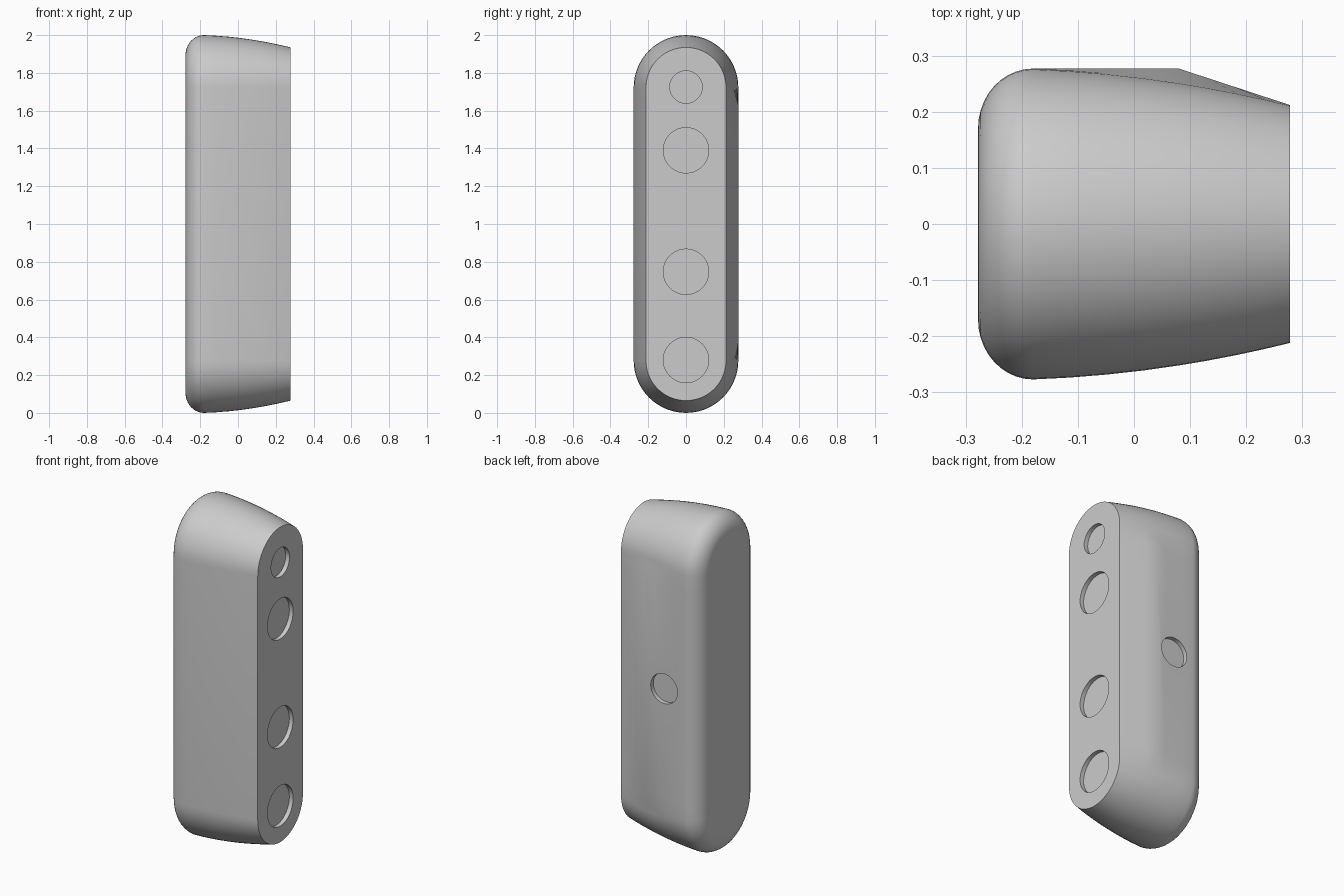
import bpy, bmesh, math
from mathutils import Matrix

cube = bpy.data.objects.get("Cube")
if cube:
    bpy.data.objects.remove(cube)

grey = bpy.data.materials.new("light grey")
grey.use_nodes = True
colour = (0.6, 0.6, 0.6, 1)
grey.diffuse_color = colour
grey.node_tree.nodes["Principled BSDF"].inputs["Base Color"].default_value = colour

HALF = 0.278       # half depth and half width
LOW, HIGH = 0.277, 1.723   # centres of the rounded ends
SHOULDER, CREASE = -0.18, 0.08
WIDE, NARROW = 0.277, 0.212
ARC = 28


def radius(x):
    """Gently curved taper toward the open side."""
    t = (x - SHOULDER) / (HALF - SHOULDER)
    return WIDE - (WIDE - NARROW) * (0.25 * t + 0.75 * t * t)


def back_depth(x):
    """Flat back followed by a straight bevel."""
    t = max(0, (x - CREASE) / (HALF - CREASE))
    return WIDE - (WIDE - NARROW) * t


# Stations along x: rounded edge, then taper
stations = []
for i in range(11):
    a = math.pi / 2 * i / 10
    r = 0.17 + (WIDE - 0.17) * math.sin(a)
    stations.append((SHOULDER - (HALF + SHOULDER) * math.cos(a), r, r))
for x in (-0.115, -0.05, 0.015, CREASE, 0.13, 0.18, 0.23, HALF):
    stations.append((x, radius(x), back_depth(x)))

# Body: loft of capsule-shaped sections
bm = bmesh.new()
rings = []
for x, r, back in stations:
    section = []
    for i in range(ARC + 1):
        a = math.pi * i / ARC
        section.append((r * math.cos(a), HIGH + r * math.sin(a)))
    for i in range(ARC + 1):
        a = math.pi * (1 + i / ARC)
        section.append((r * math.cos(a), LOW + r * math.sin(a)))
    section += [(back, 0.37), (back, 1.63)]
    rings.append([bm.verts.new((x, y, z)) for y, z in section])
for a, b in zip(rings, rings[1:]):
    for i in range(len(a)):
        j = (i + 1) % len(a)
        bm.faces.new((a[i], a[j], b[j], b[i]))
bm.faces.new(rings[0])
bm.faces.new(rings[-1])
bmesh.ops.recalc_face_normals(bm, faces=bm.faces)
mesh = bpy.data.meshes.new("body")
bm.to_mesh(mesh)
bm.free()
mesh.materials.append(grey)
body = bpy.data.objects.new("body", mesh)
bpy.context.collection.objects.link(body)
bpy.context.view_layer.objects.active = body
body.select_set(True)


def cut_recess(name, centre, r, axis, depth=0.025):
    """Sink a shallow round recess into the body."""
    bm = bmesh.new()
    turn = Matrix.Rotation(math.pi / 2, 4, "Y" if axis == "x" else "X")
    bmesh.ops.create_cone(bm, cap_ends=True, segments=48, radius1=r, radius2=r,
                          depth=depth * 2, matrix=Matrix.Translation(centre) @ turn)
    cutter_mesh = bpy.data.meshes.new(name)
    bm.to_mesh(cutter_mesh)
    bm.free()
    cutter_mesh.materials.append(grey)
    cutter = bpy.data.objects.new(name, cutter_mesh)
    bpy.context.collection.objects.link(cutter)
    cutter.hide_render = True
    mod = body.modifiers.new(name, "BOOLEAN")
    mod.operation, mod.solver, mod.object = "DIFFERENCE", "EXACT", cutter
    bpy.ops.object.modifier_apply(modifier=name)
    bpy.data.objects.remove(cutter)


# Four recesses on the flat side, one on the back
for z, r in ((0.28, 0.12), (0.747, 0.12), (1.39, 0.12), (1.725, 0.086)):
    cut_recess("side_recess", (HALF, 0, z), r, "x")
cut_recess("back_recess", (-0.05, WIDE, 1.02), 0.088, "y")

bpy.ops.object.shade_smooth_by_angle(angle=math.radians(15))
